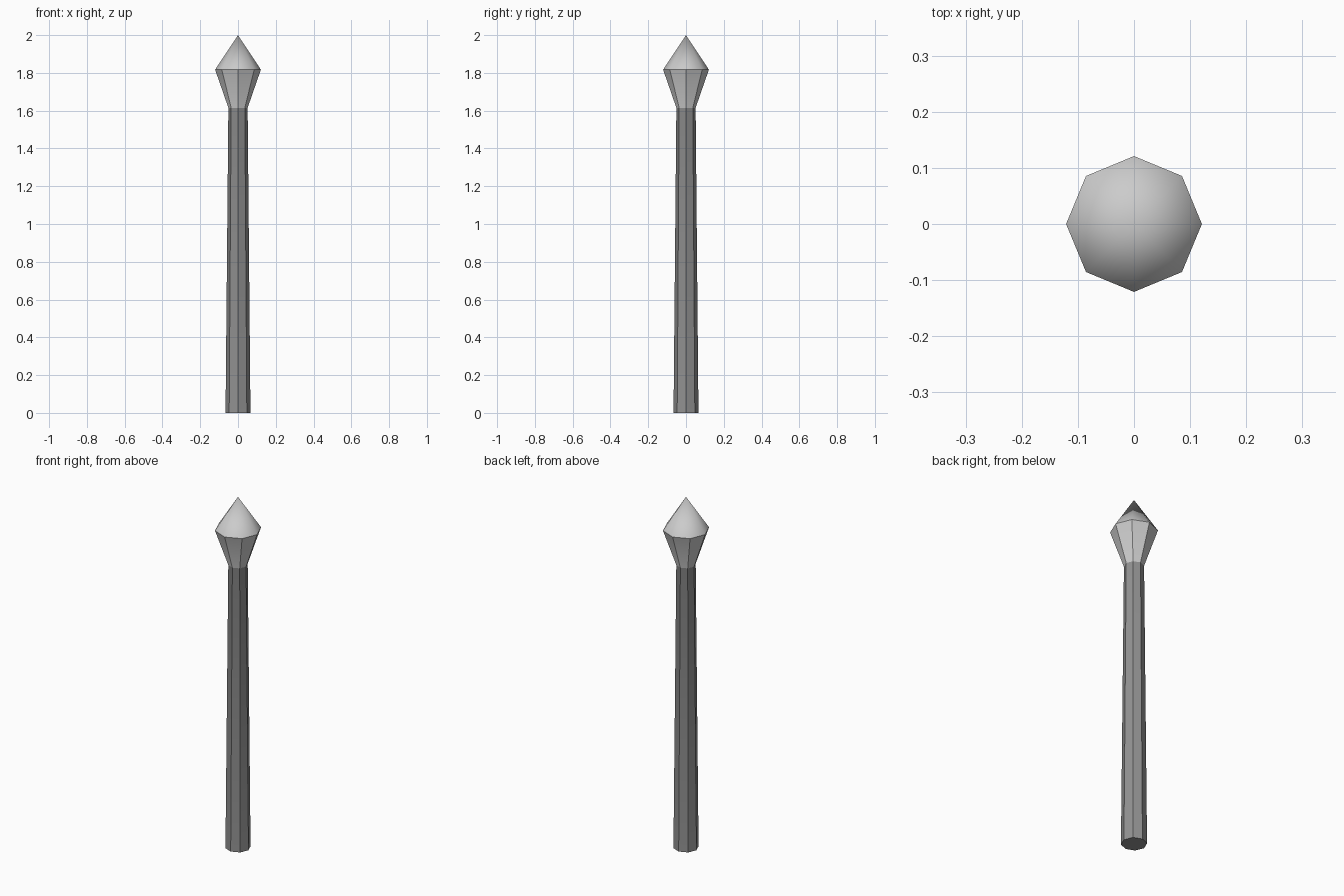
import bpy, bmesh
from math import cos, sin, pi, radians

if "Cube" in bpy.data.objects:
    bpy.data.objects.remove(bpy.data.objects["Cube"])

SIDES = 8
# (radius, height) from foot to tip: tapered shaft, flared head, pointed cap
PROFILE = [(0.066, 0), (0.051, 1.615), (0.121, 1.817), (0, 2.0)]

bm = bmesh.new()
rings = []
for r, z in PROFILE:
    n = SIDES if r else 1
    rings.append([bm.verts.new((r * cos(2 * pi * i / SIDES),
                                r * sin(2 * pi * i / SIDES), z)) for i in range(n)])
bm.faces.new(rings[0][::-1])
for k, (a, b) in enumerate(zip(rings, rings[1:])):
    for i in range(SIDES):
        j = (i + 1) % SIDES
        corners = (a[i], a[j], b[0]) if len(b) == 1 else (a[i], a[j], b[j], b[i])
        # shaft is dark, head is plain grey
        bm.faces.new(corners).material_index = 0 if k == 0 else 1

# smooth shading: cap is rounded, facets of shaft and flare stay crisp
bm.normal_update()
for f in bm.faces:
    f.smooth = True
for e in bm.edges:
    e.smooth = e.calc_face_angle() < radians(40)

mesh = bpy.data.meshes.new("post")
bm.to_mesh(mesh)
bm.free()
post = bpy.data.objects.new("post", mesh)
bpy.context.collection.objects.link(post)

# materials for shaft and head
for name, value in (("dark_shaft", 0.29), ("grey_head", 0.8)):
    mat = bpy.data.materials.new(name)
    mat.diffuse_color = (value, value, value, 1)
    mat.use_nodes = True
    mat.node_tree.nodes["Principled BSDF"].inputs["Base Color"].default_value = mat.diffuse_color
    mesh.materials.append(mat)
